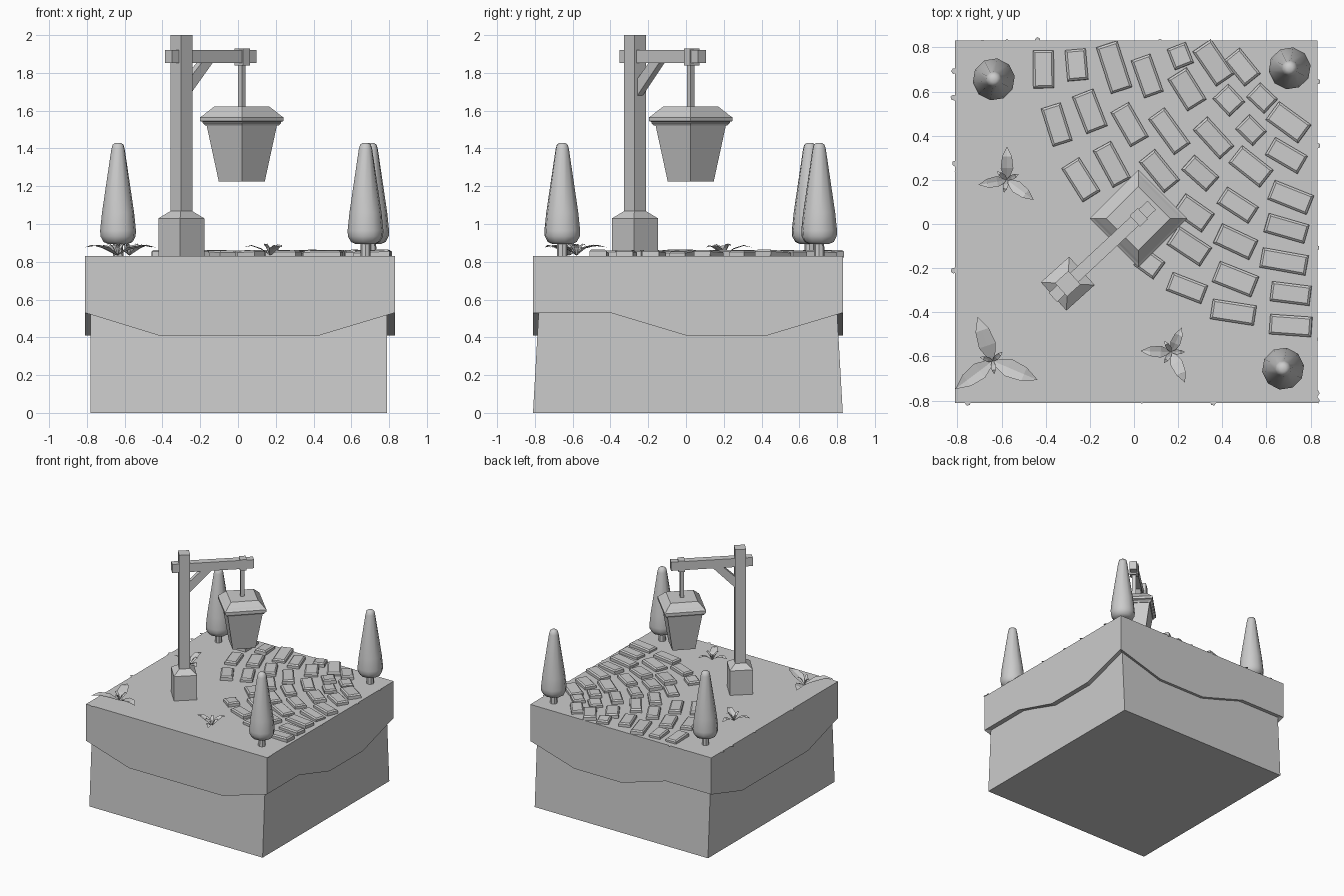
import bpy, math, random
from mathutils import Vector, Matrix

if "Cube" in bpy.data.objects:
    bpy.data.objects.remove(bpy.data.objects["Cube"])

random.seed(4)
TOP = 0.83
ARM = math.radians(43)
POST = (-0.30, -0.27)


def mesh(name, verts, faces, smooth=False):
    me = bpy.data.meshes.new(name)
    me.from_pydata([tuple(v) for v in verts], [], faces)
    ob = bpy.data.objects.new(name, me)
    bpy.context.collection.objects.link(ob)
    if smooth:
        bpy.context.view_layer.objects.active = ob
        ob.select_set(True)
        bpy.ops.object.shade_smooth_by_angle(angle=math.radians(50))
        ob.select_set(False)
    return ob


def loft(name, rings, caps=(True, True), smooth=False):
    """Skin a stack of anticlockwise rings, bottom to top."""
    n = len(rings[0])
    faces = [(k * n + i, k * n + (i + 1) % n, (k + 1) * n + (i + 1) % n, (k + 1) * n + i)
             for k in range(len(rings) - 1) for i in range(n)]
    if caps[0]:
        faces.append(tuple(reversed(range(n))))
    if caps[1]:
        faces.append(tuple(range((len(rings) - 1) * n, len(rings) * n)))
    return mesh(name, [v for r in rings for v in r], faces, smooth)


def lathe(name, profile, n, centre, rot=0.0, smooth=False):
    rings = [[(centre[0] + r * math.cos(rot + math.tau * i / n),
               centre[1] + r * math.sin(rot + math.tau * i / n), z) for i in range(n)]
             for r, z in profile]
    return loft(name, rings, smooth=smooth)


def arm_prism(name, poly, width):
    """Extrude a (distance along arm, z) polygon sideways across the arm."""
    c, s = math.cos(ARM), math.sin(ARM)
    rings = [[(POST[0] + t * c - w * s, POST[1] + t * s + w * c, z) for t, z in poly]
             for w in (width / 2, -width / 2)]
    return loft(name, rings)


def rect(t0, t1, z0, z1):
    return [(t0, z0), (t1, z0), (t1, z1), (t0, z1)]


# earth block, tapered front and back only
loft("earth_block", [[(-0.78, -y, z), (0.79, -y, z), (0.79, y + 0.02, z), (-0.78, y + 0.02, z)]
                     for y, z in ((0.81, 0), (0.775, 0.62))])

# turf slab with a wavy overhanging lower edge
LO, HI = 0.41, 0.53
edge = [(-0.81, -0.81, HI), (-0.42, -0.81, LO), (0.43, -0.81, LO),
        (0.83, -0.81, HI), (0.83, -0.40, HI), (0.83, 0.0, LO), (0.83, 0.43, LO),
        (0.83, 0.83, HI), (0.43, 0.83, LO), (0.0, 0.83, LO), (-0.40, 0.83, HI),
        (-0.81, 0.83, HI), (-0.81, 0.43, LO), (-0.81, -0.42, LO)]
loft("turf_slab", [[(x * 0.93, y * 0.93, z) for x, y, z in edge], edge,
                   [(x, y, TOP) for x, y, z in edge]], caps=(False, True))

# lamp post, footing, arm and brace
turn = math.radians(-3)
lathe("post_footing", [(0.122, 0.81), (0.122, 1.03), (0.058, 1.068)], 4, POST, turn)
lathe("lamp_post", [(0.058, 1.0), (0.058, 2.0)], 4, POST, turn)
arm_prism("arm", rect(-0.092, 0.52, 1.852, 1.922), 0.055)
arm_prism("brace", [(0.03, 1.67), (0.21, 1.855), (0.13, 1.855), (0.03, 1.76)], 0.04)
arm_prism("arm_clamp", rect(0.415, 0.465, 1.84, 1.93), 0.068)

# hanging lantern
LAMP = (0.02, 0.025)
lathe("lantern_rod", [(0.02, 1.60), (0.02, 1.85)], 4, LAMP)
lathe("lantern_body", [(0.122, 1.226), (0.19, 1.54)], 4, LAMP)
lathe("lantern_lid", [(0.195, 1.522), (0.208, 1.535), (0.208, 1.541), (0.221, 1.545),
                      (0.221, 1.565), (0.205, 1.575), (0.19, 1.588), (0.145, 1.622)], 4, LAMP)

# corner trees
TREES = [(-0.635, 0.655), (0.705, 0.705), (0.675, -0.655)]
for i, c in enumerate(TREES):
    lathe(f"tree_trunk_{i}", [(0.028, 0.82), (0.026, 0.93)], 8, c)
    lathe(f"tree_crown_{i}", [(0.05, 0.893), (0.078, 0.905), (0.094, 0.935), (0.096, 0.965),
                              (0.086, 1.06), (0.036, 1.395), (0.029, 1.42), (0.014, 1.43)],
          10, c, 0.15, True)

# paving stones: x, y, length; the angle follows the curve of the path
STONES = [(-.41, .70, .17), (-.26, .72, .14), (-.09, .71, .22), (.06, .67, .18), (.21, .76, .10),
          (.36, .73, .19), (.49, .71, .15), (.24, .61, .17), (.43, .56, .11), (.58, .57, .11),
          (.70, .46, .18), (-.35, .45, .18), (-.20, .51, .18), (-.02, .45, .18), (.16, .42, .20),
          (.36, .39, .18), (.53, .425, .11), (.69, .31, .17), (-.24, .20, .18), (-.10, .27, .19),
          (.115, .24, .18), (.30, .23, .15), (.53, .26, .18), (.71, .12, .19), (.47, .085, .17),
          (.27, .05, .16), (.69, -.02, .19), (.25, -.10, .18), (.46, -.08, .18), (.68, -.17, .21),
          (.07, -.18, .11), (.24, -.29, .17), (.46, -.25, .19), (.71, -.315, .18),
          (.45, -.40, .20), (.71, -.46, .19), (.09, .06, .15)]
for i, (x, y, length) in enumerate(STONES):
    a = math.radians(-45 + 38 * (x - y) + random.uniform(-4, 4))
    m = (Matrix.Translation((x, y, TOP + 0.003)) @ Matrix.Rotation(a, 4, 'Z')
         @ Matrix.Rotation(random.uniform(-0.06, 0.06), 4, 'Y'))
    hl, hw = length / 2, random.uniform(0.044, 0.052)
    rings = [[m @ Vector((sx * (hl - d), sy * (hw - d), z))
              for sx, sy in ((-1, -1), (1, -1), (1, 1), (-1, 1))]
             for d, z in ((0, -0.015), (0, 0.018), (0.010, 0.027))]
    loft(f"paving_stone_{i}", rings)


# leafy plants: three long arching leaves and three short ones
def plant(name, cx, cy, leaves):
    verts, faces = [], []
    short = [((a + leaves[(i + 1) % 3][0] + (360 if i == 2 else 0)) / 2, 0.06)
             for i, (a, _) in enumerate(leaves)]
    for ang, length in leaves + short:
        lift = 0.05 if length > 0.1 else 0.06
        d = Vector((math.cos(math.radians(ang)), math.sin(math.radians(ang)), 0))
        side = Vector((-d.y, d.x, 0))
        base = len(verts)
        for t, w, z in ((0, .05, 0), (.35, .19, .65), (.7, .15, 1), (1, .004, .85)):
            for s in (-1, 0, 1):
                verts.append(Vector((cx, cy, TOP + 0.004 + z * lift)) + d * t * length
                             + side * s * w * length + Vector((0, 0, abs(s) * w * length * 0.2)))
        for k in range(3):
            for j in range(2):
                p = base + k * 3 + j
                faces.append((p, p + 3, p + 4, p + 1))
    mesh(name, verts, faces)


plant("leafy_plant_back", -0.575, 0.20, [(-37, .15), (90, .15), (190, .13)])
plant("leafy_plant_corner", -0.64, -0.62, [(-23, .22), (109, .21), (217, .21)])
plant("leafy_plant_front", 0.17, -0.58, [(-66, .15), (67, .12), (178, .14)])

# low three-lobed ground cover, nearly flat on the turf
verts, faces = [], []
avoid = [(x, y, 0.10) for x, y, _ in STONES] + [(x, y, 0.07) for x, y in TREES] + [POST + (0.15,)]
placed = []
for _ in range(1500):
    x, y = random.uniform(-0.80, 0.82), random.uniform(-0.80, 0.82)
    if any(math.hypot(x - ax, y - ay) < r for ax, ay, r in avoid + placed):
        continue
    placed.append((x, y, 0.072))
    turn, b = random.uniform(0, math.tau), len(verts)
    for k in range(12):
        r = (0.012, 0.028, 0.034, 0.028)[k % 4]
        a = turn + math.tau * (k // 4) / 3 + (0, 0.6, 1.05, 1.5)[k % 4]
        verts.append((x + r * math.cos(a), y + r * math.sin(a), TOP + 0.002))
    faces.append(tuple(range(b, b + 12)))
mesh("ground_cover", verts, faces)
